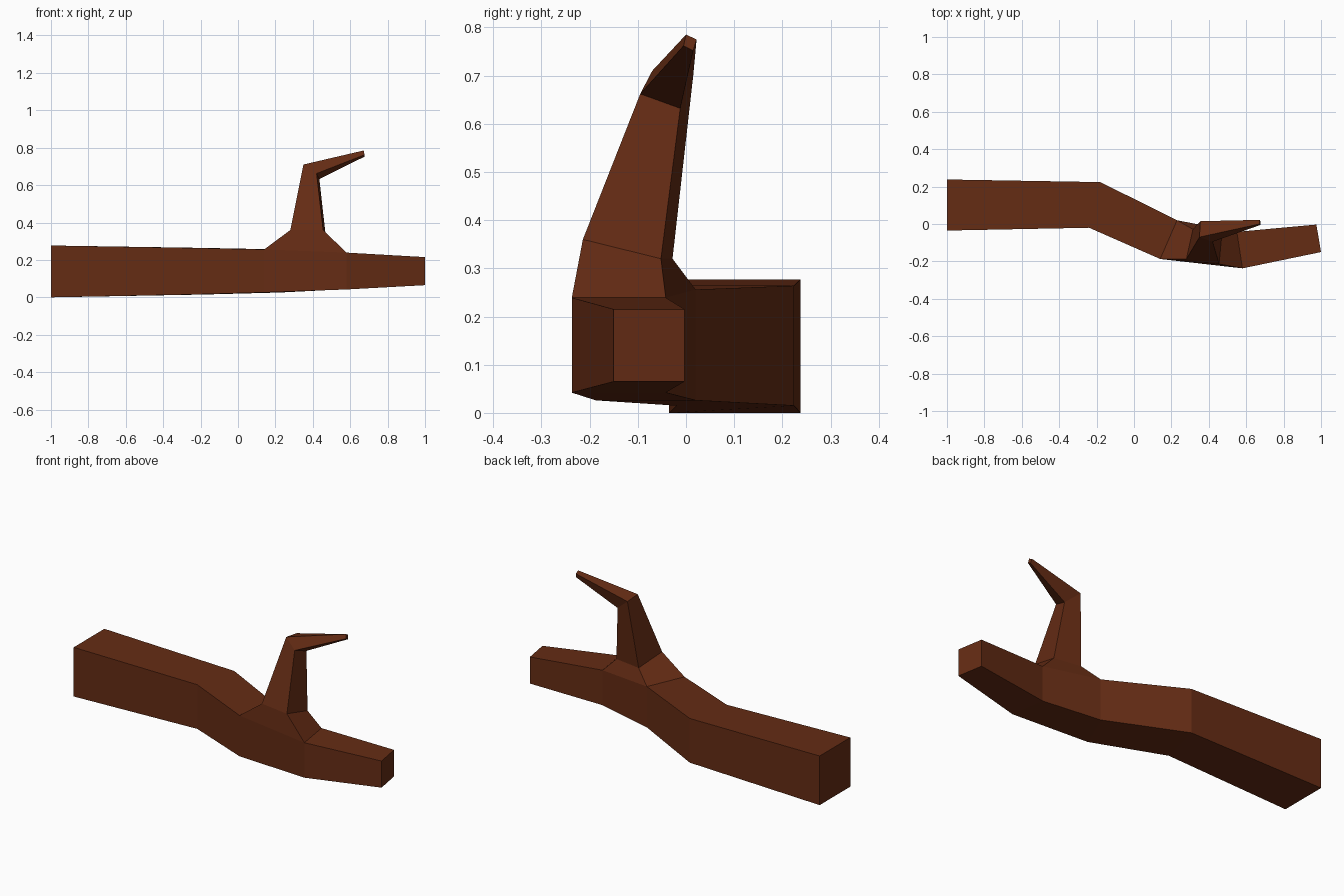
import bpy, bmesh

if "Cube" in bpy.data.objects:
    bpy.data.objects.remove(bpy.data.objects["Cube"])

bm = bmesh.new()


def bridge(r1, r2, skip=()):
    for i in range(4):
        if i not in skip:
            j = (i + 1) % 4
            bm.faces.new((r1[i], r1[j], r2[j], r2[i]))


# Log: (front x, front y, back x, back y, bottom z, top z) per section
sections = [
    (-1.0, -0.035, -1.0, 0.238, 0.0, 0.277),
    (-0.24, -0.02, -0.18, 0.224, 0.015, 0.264),
    (0.14, -0.187, 0.23, 0.02, 0.026, 0.256),
    (0.58, -0.237, 0.55, -0.042, 0.042, 0.239),
    (1.0, -0.15, 0.975, -0.003, 0.065, 0.215),
]
log = []
for fx, fy, bx, by, lo, hi in sections:
    log.append([bm.verts.new(p) for p in
                ((fx, fy, lo), (bx, by, lo), (bx, by, hi), (fx, fy, hi))])
for k in range(4):
    bridge(log[k], log[k + 1], skip=(2,) if k == 2 else ())
bm.faces.new(log[0])
bm.faces.new(log[-1])

# Branch: grows out of the open top panel, bends at a knee, ends in a thin tip
rings = [
    [(0.28, -0.187, 0.36), (0.455, -0.214, 0.36),
     (0.47, -0.052, 0.32), (0.315, -0.028, 0.32)],
    [(0.35, -0.07, 0.71), (0.42, -0.095, 0.662),
     (0.435, -0.012, 0.632), (0.355, 0.015, 0.70)],
    [(0.672, 0.0, 0.785), (0.676, -0.005, 0.762),
     (0.676, 0.015, 0.752), (0.672, 0.022, 0.775)],
]
prev = [log[2][3], log[3][3], log[3][2], log[2][2]]
for ring in rings:
    cur = [bm.verts.new(p) for p in ring]
    bridge(prev, cur)
    prev = cur
bm.faces.new(prev)

bmesh.ops.recalc_face_normals(bm, faces=bm.faces)
mesh = bpy.data.meshes.new("log_with_branch")
bm.to_mesh(mesh)
bm.free()
obj = bpy.data.objects.new("log_with_branch", mesh)
bpy.context.collection.objects.link(obj)

# Bark colour
mat = bpy.data.materials.new("bark")
mat.diffuse_color = (0.13, 0.025, 0.007, 1)
mat.use_nodes = True
mat.node_tree.nodes["Principled BSDF"].inputs["Base Color"].default_value = mat.diffuse_color
mesh.materials.append(mat)
